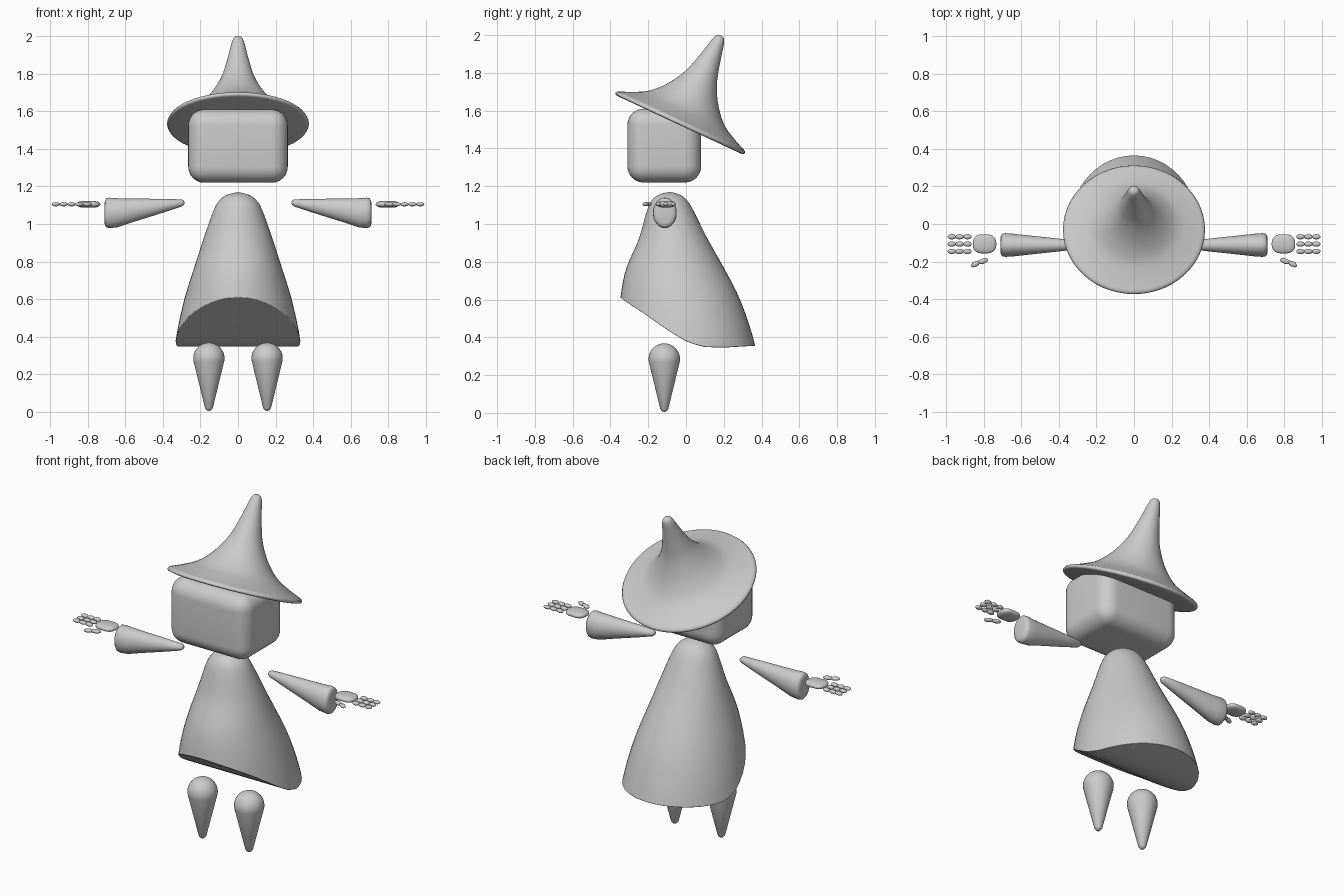
import bpy, bmesh, math
from mathutils import Matrix, Vector

if "Cube" in bpy.data.objects:
    bpy.data.objects.remove(bpy.data.objects["Cube"])

grey = bpy.data.materials.new("plain grey")
grey.use_nodes = True
colour = (0.6, 0.6, 0.6, 1)
grey.diffuse_color = colour
grey.node_tree.nodes["Principled BSDF"].inputs["Base Color"].default_value = colour


def finish(name, bm, angle=60):
    bmesh.ops.remove_doubles(bm, verts=bm.verts, dist=1e-5)
    bmesh.ops.recalc_face_normals(bm, faces=bm.faces)
    mesh = bpy.data.meshes.new(name)
    bm.to_mesh(mesh)
    bm.free()
    mesh.materials.append(grey)
    obj = bpy.data.objects.new(name, mesh)
    bpy.context.collection.objects.link(obj)
    bpy.ops.object.select_all(action='DESELECT')
    obj.select_set(True)
    bpy.context.view_layer.objects.active = obj
    bpy.ops.object.shade_smooth_by_angle(angle=math.radians(angle))
    return obj


def smooth(points, steps=5):
    """Catmull-Rom interpolation of a short list of tuples."""
    pts = [Vector(p) for p in points]
    pts = [pts[0]] + pts + [pts[-1]]
    out = []
    for a, b, c, d in zip(pts, pts[1:], pts[2:], pts[3:]):
        for k in range(steps):
            t = k / steps
            out.append(b + (c - a) * t / 2 + (a * 2 - b * 5 + c * 4 - d) * t * t / 2
                       + (b * 3 - a - c * 3 + d) * t ** 3 / 2)
    return out + [pts[-1]]


def bridge(bm, rings):
    n = len(rings[0])
    for a, b in zip(rings, rings[1:]):
        for i in range(n):
            j = (i + 1) % n
            bm.faces.new((a[i], a[j], b[j], b[i]))


def lathe(profile, matrix, n=40):
    """Revolve (radius, height) pairs around the matrix's z axis."""
    bm = bmesh.new()
    rings = []
    for r, h in profile:
        r = max(r, 1e-6)
        rings.append([bm.verts.new(matrix @ Vector((r * math.cos(a), r * math.sin(a), h)))
                      for a in (math.tau * i / n for i in range(n))])
    bridge(bm, rings)
    return bm


def rounded_box(centre, size, radius, segments=8):
    bm = bmesh.new()
    bmesh.ops.create_cube(bm, size=1)
    bmesh.ops.scale(bm, vec=size, verts=bm.verts)
    bmesh.ops.bevel(bm, geom=bm.edges[:], offset=radius, segments=segments,
                    profile=0.5, affect='EDGES')
    bmesh.ops.translate(bm, vec=centre, verts=bm.verts)
    return bm


def lerp_table(table, key):
    """Linear lookup in rows sorted by their first value."""
    if key <= table[0][0]:
        return table[0][1:]
    for a, b in zip(table, table[1:]):
        if key <= b[0]:
            t = (key - a[0]) / (b[0] - a[0])
            return [u + (v - u) * t for u, v in zip(a[1:], b[1:])]
    return table[-1][1:]


# Hat: concave cone with a wide brim, tilted backwards
hat_profile = smooth([(0.372, 0.014), (0.3, 0.045), (0.225, 0.086), (0.165, 0.145), (0.12, 0.21),
                      (0.088, 0.275), (0.066, 0.345), (0.047, 0.42), (0.033, 0.48),
                      (0.02, 0.507), (0, 0.515)], 4)
brim = [(0, -0.008), (0.2, -0.008), (0.36, -0.008), (0.374, -0.005), (0.378, 0.003)]
tilt = Matrix.Translation((0, -0.032, 1.532)) @ Matrix.Rotation(math.radians(-25), 4, 'X')
finish("hat", lathe(brim + [tuple(p) for p in hat_profile], tilt, 56))

# Head: rounded block
finish("head", rounded_box((0, -0.115, 1.415), (0.53, 0.39, 0.39), 0.085))

# Cloak: rows are height, half width, front y, back y
cloak_rows = smooth([(0.34, 0.338, -0.36, 0.37), (0.45, 0.32, -0.358, 0.34),
                     (0.61, 0.283, -0.347, 0.282), (0.76, 0.236, -0.318, 0.205),
                     (0.92, 0.184, -0.25, 0.115), (1.06, 0.135, -0.21, 0.045),
                     (1.12, 0.104, -0.185, 0.01), (1.155, 0.06, -0.145, -0.03),
                     (1.17, 0, -0.086, -0.086)], 4)
cloak_rows = [tuple(r) for r in cloak_rows]
hem = [(-0.35, 0.61), (-0.2, 0.52), (-0.06, 0.42), (0.02, 0.37), (0.1, 0.348),
       (0.2, 0.346), (0.37, 0.356)]
bm = bmesh.new()
count, levels = 48, 26
angles = [math.tau * i / count for i in range(count)]
rings = []
for level in range(levels + 1):
    t = 1 - (1 - level / levels) ** 2
    ring = []
    for a in angles:
        low = lerp_table(hem, 0.005 - 0.355 * math.cos(a))[0]
        z = low + (1.17 - low) * t
        half, front, back = lerp_table(cloak_rows, z)
        y = (front + back) / 2 + (front - back) / 2 * math.cos(a)
        ring.append(bm.verts.new((half * math.sin(a), y, z)))
    rings.append(ring)
bridge(bm, rings)
rim = rings[0]
for i in range(count // 2):
    quad = [rim[i], rim[i + 1], rim[-i - 1], rim[-i]]
    bm.faces.new(list(dict.fromkeys(quad)))
cloak = finish("cloak", bm, 50)
edge = cloak.modifiers.new("soft hem", 'BEVEL')
edge.width = 0.012
edge.segments = 3
edge.limit_method = 'ANGLE'
edge.angle_limit = math.radians(50)

# Limb profiles
leg_profile = [(0, 0.005), (0.012, 0.008), (0.021, 0.02)]
leg_profile += [(0.083 * math.cos(a), 0.285 + 0.083 * math.sin(a))
                for a in (math.radians(d) for d in range(-12, 91, 6))]
# Arm rows: x, centre z, half depth, half height
arm_rows = [(0.284, 1.112, 0, 0), (0.288, 1.113, 0.014, 0.011), (0.3, 1.112, 0.022, 0.019),
            (0.4, 1.097, 0.034, 0.037), (0.55, 1.074, 0.05, 0.061), (0.64, 1.06, 0.06, 0.077),
            (0.685, 1.059, 0.063, 0.081), (0.7, 1.059, 0.06, 0.078), (0.708, 1.059, 0.052, 0.068),
            (0.711, 1.059, 0.038, 0.05), (0.711, 1.059, 0, 0)]


def bead(bm, start, end, width, height):
    """Rounded finger segment between two points."""
    a, b = Vector(start), Vector(end)
    turn = Matrix.Rotation(math.atan2(b.y - a.y, b.x - a.x), 4, 'Z')
    size = Matrix.Diagonal(((b - a).length / 2, width, height, 1))
    bmesh.ops.create_uvsphere(bm, u_segments=14, v_segments=10, radius=1,
                              matrix=Matrix.Translation((a + b) / 2) @ turn @ size)


for side, s in (("left", 1), ("right", -1)):
    finish(side + "_leg", lathe(leg_profile, Matrix.Translation((0.155 * s, -0.115, 0)), 32))

    bm = bmesh.new()
    bridge(bm, [[bm.verts.new((s * x, -0.112 + max(w, 1e-6) * math.cos(a),
                               z + max(h, 1e-6) * math.sin(a)))
                 for a in (math.tau * i / 32 for i in range(32))]
                for x, z, w, h in arm_rows])
    finish(side + "_arm", bm)

    # Palm: flattened rounded block
    bm = rounded_box((0, 0, 0), (0.125, 0.1, 0.1), 0.043, 6)
    bmesh.ops.scale(bm, vec=(1, 1, 0.36), verts=bm.verts)
    bmesh.ops.translate(bm, vec=(s * 0.796, -0.106, 1.105), verts=bm.verts)
    finish(side + "_palm", bm)

    # Three fingers of three segments each
    for f in range(3):
        bm = bmesh.new()
        y = -0.068 - 0.039 * f
        for k in range(3):
            x = 0.864 + 0.042 * k
            bead(bm, (s * x, y, 1.105), (s * (x + 0.045), y, 1.105), 0.014, 0.011)
        finish(side + "_finger_" + str(f + 1), bm)

    # Thumb of two segments
    bm = bmesh.new()
    bead(bm, (s * 0.778, -0.188, 1.105), (s * 0.832, -0.208, 1.105), 0.014, 0.011)
    bead(bm, (s * 0.82, -0.2, 1.105), (s * 0.868, -0.226, 1.105), 0.014, 0.011)
    finish(side + "_thumb", bm)
